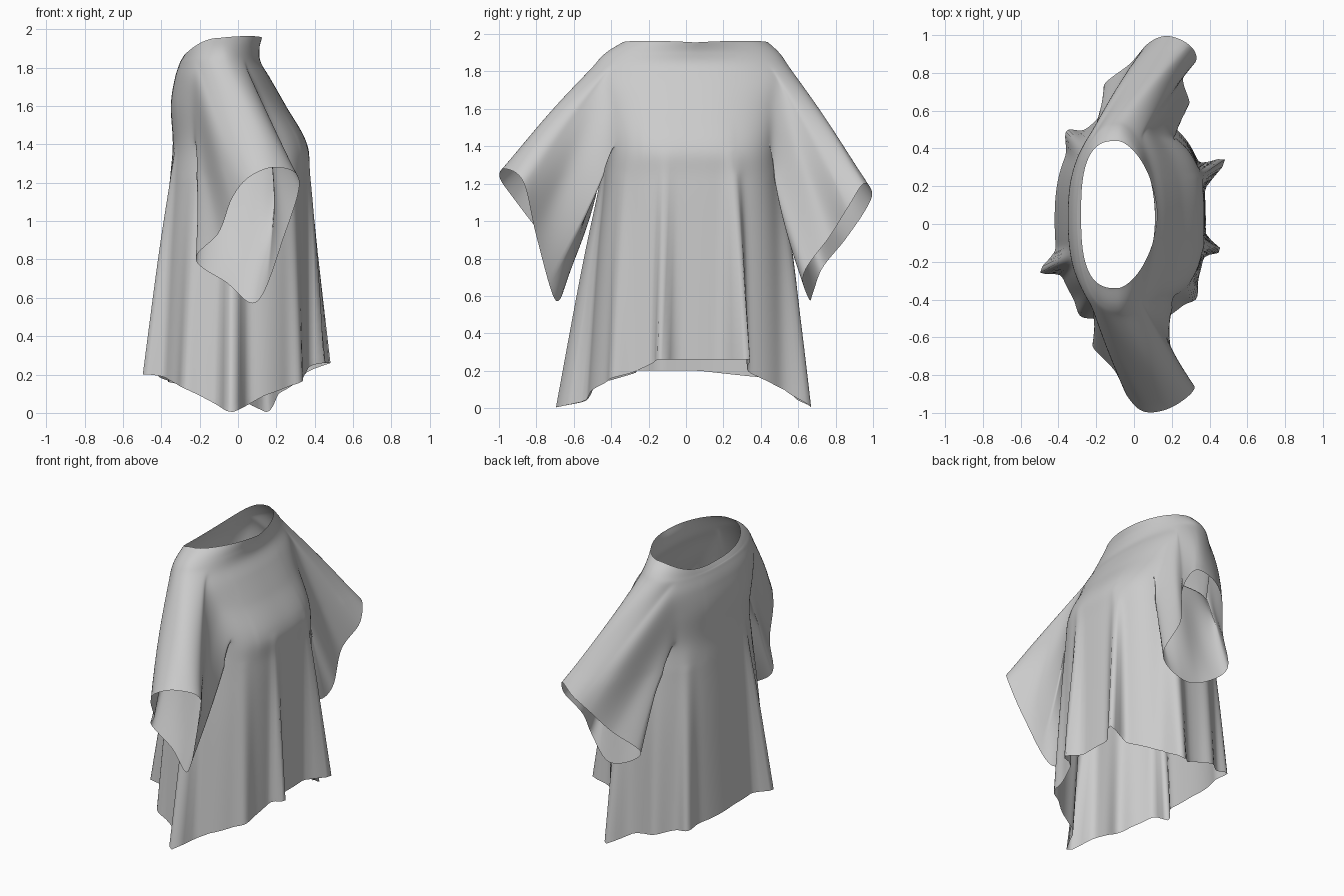
import bpy, bmesh, math
from mathutils import Vector

if "Cube" in bpy.data.objects:
    bpy.data.objects.remove(bpy.data.objects["Cube"])

COLS, STEP, SLEEVE_ROWS = 160, 10, 26

# Body sections: z, back dip, x back, x front, y left, y right, x centre, back/front squareness
SECTIONS = [
    (.15, 0, -.42, .38, -.53, .57, -.02, 2.4, 2.5),
    (.80, 0, -.385, .375, -.48, .54, -.02, 2.5, 2.6),
    (1.2, 0, -.355, .37, -.44, .51, -.02, 2.6, 2.7),
    (1.4, 0, -.34, .36, -.43, .50, -.02, 2.6, 2.7),
    (1.6, 0, -.35, .25, -.47, .53, -.05, 2.4, 2.4),
    (1.74, 0, -.33, .17, -.51, .565, -.07, 2.3, 2.2),
    (1.83, .01, -.305, .118, -.49, .545, -.08, 2.3, 2.0),
    (1.9, .06, -.295, .112, -.43, .50, -.085, 2.4, 1.8),
    (1.955, .09, -.28, .125, -.34, .44, -.09, 2.8, 1.7),
]
# Hanging folds: direction in degrees, depth at the hem, angular width
FOLDS = [(35, .15, 5), (77, .12, 6), (105, .03, 6), (126, .07, 5), (207, .11, 5),
         (240, .04, 6), (267, .17, 5), (310, .04, 6), (343, .09, 5)]
# Hem height by direction
HEM = [(0, .26), (36, .26), (45, .19), (68, .1), (77, 0), (90, .08), (126, .16), (170, .2),
       (210, .2), (240, .13), (267, 0), (285, .09), (320, .19), (340, .26), (360, .26)]
# Sleeve openings, from the top edge round by the front
CUFF_RIGHT = [(.2, -.97, 1.28), (.32, -.87, 1.21), (.24, -.8, .92), (.1, -.7, .58),
              (-.06, -.64, .68), (-.22, -.64, .8), (-.1, -.78, .94), (-.03, -.92, 1.12),
              (.06, -.995, 1.23)]
CUFF_LEFT = [(.29, .95, 1.2), (.33, .87, 1.08), (.26, .77, .92), (.29, .63, .72),
             (.15, .66, .58), (-.02, .68, .62), (-.16, .73, .75), (-.02, .85, .9),
             (.08, .96, 1.06), (.18, .995, 1.15)]


def catmull(a, b, c, d, t):
    return .5 * (2*b + (c - a)*t + (2*a - 5*b + 4*c - d)*t*t + (3*b - a - 3*c + d)*t**3)


def section(row):
    i = min(row // STEP, len(SECTIONS) - 2)
    t = row / STEP - i
    pick = [SECTIONS[max(0, min(len(SECTIONS) - 1, i + k))] for k in (-1, 0, 1, 2)]
    return [catmull(*vals, t) for vals in zip(*pick)]


def hem_height(deg):
    for (a, za), (b, zb) in zip(HEM, HEM[1:]):
        if a <= deg <= b:
            return za + (zb - za) * (deg - a) / (b - a)
    return .26


def body_point(row, col):
    z, dip, xb, xf, yl, yr, cx, nb, nf = section(row)
    t = 2 * math.pi * col / COLS
    c, s = math.cos(t), math.sin(t)
    n = nf if c > 0 else nb
    rx = xf - cx if c > 0 else cx - xb
    x = cx + rx * math.copysign(abs(c) ** (2 / n), c)
    y = (yl + yr) / 2 + (yr - yl) / 2 * math.copysign(abs(s) ** (2 / n), s)
    z -= dip * max(0, -c) ** 1.5
    z += .018 * abs(s) * max(0, c) * max(0, (row - 70) / 10)
    if z < 1.4 and row < 3 * STEP:
        phi = math.degrees(math.atan2(y, x)) % 360
        hem = hem_height(phi)
        fade = (1.4 - z) / 1.25
        push = 0
        for a, depth, w in FOLDS:
            d = (phi - a + 180) % 360 - 180
            push += depth * fade * math.exp(-(d / w) ** 2)
        r = math.hypot(x, y)
        x, y = x * (1 + push / r), y * (1 + push / r)
        z = hem + (z - .15) * (1.4 - hem) / 1.25
    return Vector((x, y, z))


def fractions(pts):
    acc = [0]
    for a, b in zip(pts, pts[1:] + pts[:1]):
        acc.append(acc[-1] + (b - a).length)
    return [v / acc[-1] for v in acc]


def resample(ctrl, wanted):
    pts = [Vector(p) for p in ctrl]
    n = len(pts)
    dense = [catmull(pts[i - 1], pts[i], pts[(i + 1) % n], pts[(i + 2) % n], k / 20)
             for i in range(n) for k in range(20)]
    fr = fractions(dense)
    out, j = [], 0
    for f in wanted:
        while fr[j + 1] < f:
            j += 1
        u = (f - fr[j]) / (fr[j + 1] - fr[j])
        out.append(dense[j].lerp(dense[(j + 1) % len(dense)], u))
    return out


bm = bmesh.new()
rows = (len(SECTIONS) - 1) * STEP + 1
grid = [[bm.verts.new(body_point(r, c)) for c in range(COLS)] for r in range(rows)]

# Body, leaving the two armholes open
LOW, HIGH, HALF = 31, 61, 15
for r in range(rows - 1):
    for c in range(COLS):
        if LOW <= r < HIGH and any(m - HALF <= c < m + HALF for m in (40, 120)):
            continue
        d = (c + 1) % COLS
        bm.faces.new((grid[r][c], grid[r][d], grid[r + 1][d], grid[r + 1][c]))

# Sleeves grow out of the armhole edges and widen to the cuffs
for mid, step, cuff in ((40, -1, CUFF_LEFT), (120, 1, CUFF_RIGHT)):
    f, b = mid + step * HALF, mid - step * HALF
    loop = [grid[HIGH][c] for c in range(mid, f, step)]
    loop += [grid[r][f] for r in range(HIGH, LOW, -1)]
    loop += [grid[LOW][c] for c in range(f, b, -step)]
    loop += [grid[r][b] for r in range(LOW, HIGH)]
    loop += [grid[HIGH][c] for c in range(b, mid, step)]
    start = [v.co.copy() for v in loop]
    fr = fractions(start)[:-1]
    end = resample(cuff, fr)
    prev = loop
    for k in range(1, SLEEVE_ROWS + 1):
        u = k / SLEEVE_ROWS
        ring = []
        for p, q, w in zip(start, end, fr):
            v = p.lerp(q, u)
            bulge = math.sin(math.pi * u)
            v.y -= step * bulge * (.02 * math.cos(2 * math.pi * w) + .012 * math.sin(10 * math.pi * w))
            ring.append(bm.verts.new(v))
        for i in range(len(ring)):
            j = (i + 1) % len(ring)
            bm.faces.new((prev[i], prev[j], ring[j], ring[i]))
        prev = ring

# Soften the armhole seams and shoulders, delete loose armhole points
bmesh.ops.delete(bm, geom=[v for v in bm.verts if not v.link_faces], context='VERTS')
soft = [v for v in bm.verts if not v.is_boundary and v.co.z > 1.25 and abs(v.co.y) > .25]
for _ in range(10):
    bmesh.ops.smooth_vert(bm, verts=soft, factor=.5, use_axis_x=True, use_axis_y=True, use_axis_z=True)
bmesh.ops.recalc_face_normals(bm, faces=bm.faces[:])
bm.normal_update()
front = max((f for f in bm.faces if abs(f.calc_center_median().y) < .1), key=lambda f: f.calc_center_median().x)
if front.normal.x < 0:
    bmesh.ops.reverse_faces(bm, faces=bm.faces[:])

mesh = bpy.data.meshes.new("tunic")
bm.to_mesh(mesh)
bm.free()
mesh.polygons.foreach_set("use_smooth", [True] * len(mesh.polygons))
tunic = bpy.data.objects.new("tunic", mesh)
bpy.context.collection.objects.link(tunic)
